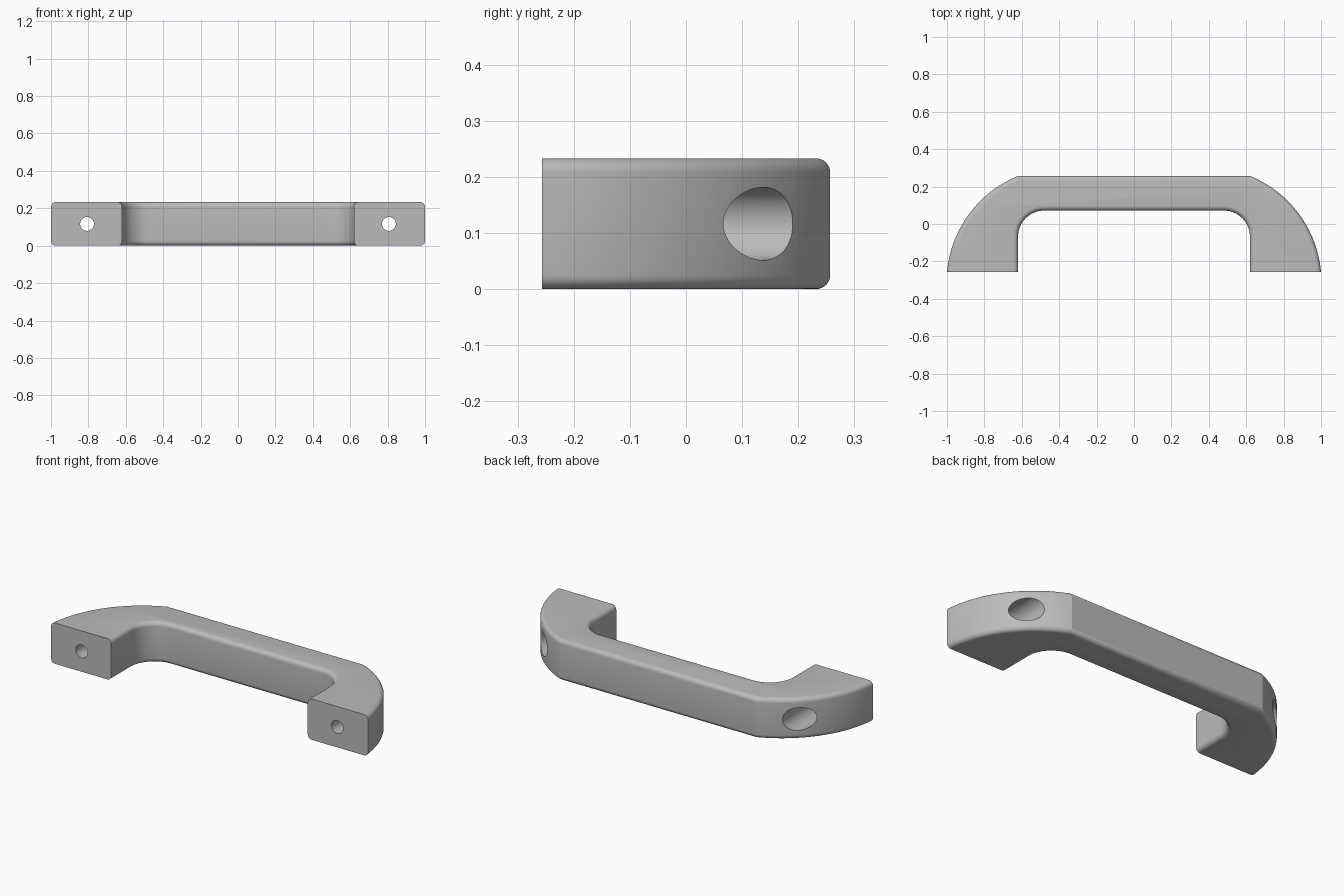
import bpy
import bmesh
import math
from mathutils import Vector

cube = bpy.data.objects.get("Cube")
if cube:
    bpy.data.objects.remove(cube, do_unlink=True)

HEIGHT, FRONT, BACK = 0.233, -0.257, 0.257
INNER_X, INNER_Y, CORNER = 0.62, 0.072, 0.14
ROUND = 0.025
HOLE_X = 0.807

grey = bpy.data.materials.new("light grey")
grey.use_nodes = True
colour = (0.5, 0.5, 0.5, 1)
grey.diffuse_color = colour
grey.node_tree.nodes["Principled BSDF"].inputs["Base Color"].default_value = colour


def arc(cx, cy, radius, start, end, steps):
    return [(cx + radius * math.cos(start + (end - start) * i / steps),
             cy + radius * math.sin(start + (end - start) * i / steps))
            for i in range(steps + 1)]


def bowed_edge(p, q, radius, steps):
    """Arc from p to q, bulging to the right of the chord."""
    p, q = Vector(p), Vector(q)
    chord = q - p
    half = chord.length / 2
    normal = Vector((-chord.y, chord.x)).normalized()
    c = (p + q) / 2 + normal * math.sqrt(radius ** 2 - half ** 2)
    return arc(c.x, c.y, radius, math.atan2(p.y - c.y, p.x - c.x),
               math.atan2(q.y - c.y, q.x - c.x), steps)


# Half outline of the handle, from inner grip corner round the foot to the back
right = arc(INNER_X - CORNER, INNER_Y - CORNER, CORNER, math.pi / 2, 0, 14)
right.append((INNER_X, FRONT))
right += bowed_edge((1, FRONT), (INNER_X, BACK), 0.614, 28)
outline = right + [(-x, y) for x, y in reversed(right)]

# Handle body: extruded outline with rounded long edges
bm = bmesh.new()
base = bm.faces.new([bm.verts.new((x, y, 0)) for x, y in outline])
top = bmesh.ops.extrude_face_region(bm, geom=[base])["geom"]
bmesh.ops.translate(bm, vec=(0, 0, HEIGHT),
                    verts=[v for v in top if isinstance(v, bmesh.types.BMVert)])
bmesh.ops.recalc_face_normals(bm, faces=bm.faces)
rims = [e for e in bm.edges
        if abs(e.verts[0].co.z - e.verts[1].co.z) < 1e-5
        and not all(abs(v.co.y - FRONT) < 1e-5 for v in e.verts)]
bmesh.ops.bevel(bm, geom=rims, offset=ROUND, segments=6, profile=0.5,
                affect='EDGES', clamp_overlap=False)
mesh = bpy.data.meshes.new("handle")
bm.to_mesh(mesh)
bm.free()
handle = bpy.data.objects.new("handle", mesh)
bpy.context.collection.objects.link(handle)
mesh.materials.append(grey)


def drill(x, radius, y0, y1):
    """Cut a round hole along y."""
    bpy.ops.mesh.primitive_cylinder_add(
        vertices=48, radius=radius, depth=y1 - y0,
        location=(x, (y0 + y1) / 2, HEIGHT / 2), rotation=(math.pi / 2, 0, 0))
    cutter = bpy.context.object
    cutter.name = "hole_cutter"
    cutter.hide_render = True
    cutter.data.materials.append(grey)
    cut = handle.modifiers.new("hole", 'BOOLEAN')
    cut.operation, cut.solver, cut.object = 'DIFFERENCE', 'EXACT', cutter
    bpy.context.view_layer.objects.active = handle
    bpy.ops.object.modifier_apply(modifier=cut.name)
    bpy.data.objects.remove(cutter, do_unlink=True)


# Screw holes through the feet, with wide recesses from the back
for side in (-1, 1):
    drill(side * HOLE_X, 0.065, -0.1, 0.5)
    drill(side * HOLE_X, 0.037, -0.5, 0)

bpy.ops.object.select_all(action='DESELECT')
handle.select_set(True)
bpy.context.view_layer.objects.active = handle
bpy.ops.object.shade_smooth_by_angle(angle=math.radians(22))
